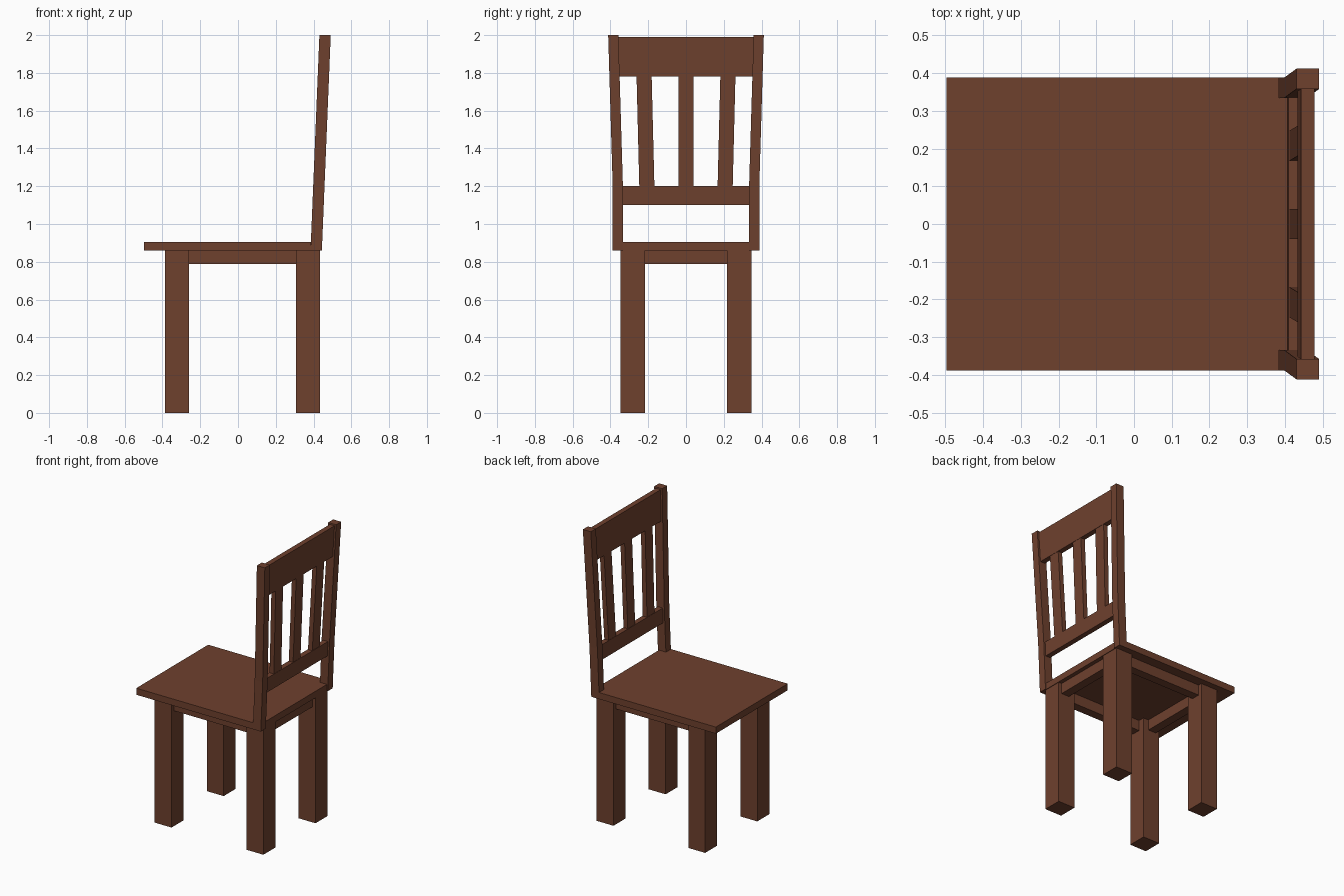
import bpy

if "Cube" in bpy.data.objects:
    bpy.data.objects.remove(bpy.data.objects["Cube"])

wood = bpy.data.materials.new("brown wood")
wood.diffuse_color = (0.158, 0.052, 0.027, 1)
wood.use_nodes = True
wood.node_tree.nodes["Principled BSDF"].inputs["Base Color"].default_value = wood.diffuse_color


def loft(name, rings):
    """Solid through rectangular sections given as (z, x0, x1, y0, y1)."""
    verts, faces = [], [(3, 2, 1, 0)]
    for z, x0, x1, y0, y1 in rings:
        verts += [(x0, y0, z), (x1, y0, z), (x1, y1, z), (x0, y1, z)]
    for r in range(len(rings) - 1):
        a = r * 4
        for i in range(4):
            j = (i + 1) % 4
            faces.append((a + i, a + j, a + j + 4, a + i + 4))
    n = len(verts)
    faces.append((n - 4, n - 3, n - 2, n - 1))
    me = bpy.data.meshes.new(name)
    me.from_pydata(verts, [], faces)
    me.materials.append(wood)
    ob = bpy.data.objects.new(name, me)
    bpy.context.collection.objects.link(ob)
    return ob


def box(name, x0, x1, y0, y1, z0, z1):
    return loft(name, [(z0, x0, x1, y0, y1), (z1, x0, x1, y0, y1)])


def mirror_y(ob):
    m = ob.modifiers.new("mirror", 'MIRROR')
    m.use_axis = (False, True, False)


def lean(z):
    """Front x of the leaning back posts at height z."""
    return 0.384 + 0.047 * (z - 0.86) / 1.14


def post_inner(z):
    """Inner y of the posts: upright, then splayed above the lower rail."""
    return 0.334 + 0.024 * max(0, z - 1.2) / 0.8


DEPTH, WIDTH = 0.06, 0.054

# seat, notched around the posts at the back
box("seat", -0.497, 0.385, -0.388, 0.388, 0.86, 0.905)
box("seat_back_edge", 0.385, 0.438, -0.334, 0.334, 0.86, 0.905)

# legs
for name, x0, x1 in (("front_leg", -0.387, -0.26), ("back_leg", 0.306, 0.434)):
    mirror_y(box(name, x0, x1, 0.217, 0.346, 0, 0.86))

# apron boards between the legs
mirror_y(box("side_apron", -0.26, 0.306, 0.26, 0.32, 0.788, 0.86))
box("front_apron", -0.36, -0.30, -0.217, 0.217, 0.788, 0.86)
box("back_apron", 0.35, 0.41, -0.217, 0.217, 0.788, 0.86)

# back posts
mirror_y(loft("back_post", [
    (z, lean(z), lean(z) + DEPTH, post_inner(z), post_inner(z) + WIDTH)
    for z in (0.86, 1.2, 2.0)]))

# rails
for name, z0, z1 in (("lower_rail", 1.1, 1.2), ("top_rail", 1.78, 1.99)):
    loft(name, [(z, lean(z) + 0.012, lean(z) + 0.048,
                 -post_inner(z) - 0.005, post_inner(z) + 0.005)
                for z in (z0, z1)])

# slats, the outer pair splayed
def slat(name, y_low, y_high):
    return loft(name, [(z, lean(z) + 0.014, lean(z) + 0.046, y - 0.04, y + 0.04)
                       for z, y in ((1.19, y_low), (1.79, y_high))])

slat("centre_slat", 0, 0)
mirror_y(slat("outer_slat", 0.207, 0.222))
